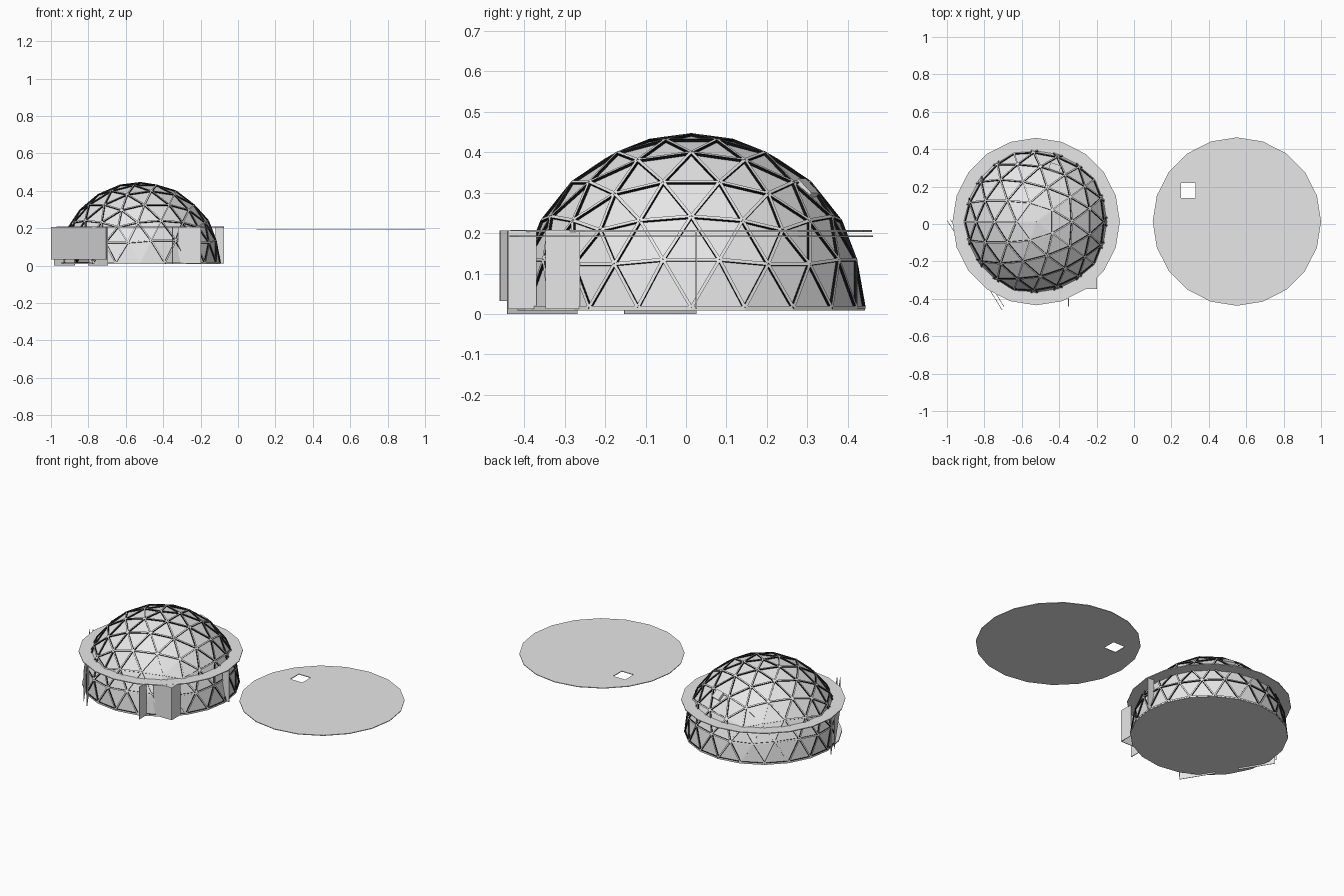
import bpy, bmesh, math
from mathutils import Vector, Matrix

if "Cube" in bpy.data.objects:
    bpy.data.objects.remove(bpy.data.objects["Cube"])

CX, CY = -0.523, 0.013      # dome centre
R, BASE = 0.424, 0.016      # dome radius and base height


def material(name, v):
    m = bpy.data.materials.new(name)
    m.diffuse_color = (v, v, v, 1)
    m.use_nodes = True
    m.node_tree.nodes["Principled BSDF"].inputs["Base Color"].default_value = m.diffuse_color
    return m


grey = material("light_grey", 0.80)
black = material("black", 0.005)


def finish(name, bm):
    bmesh.ops.recalc_face_normals(bm, faces=bm.faces)
    me = bpy.data.meshes.new(name)
    bm.to_mesh(me)
    bm.free()
    me.materials.append(grey)
    me.materials.append(black)
    ob = bpy.data.objects.new(name, me)
    bpy.context.collection.objects.link(ob)
    return ob


def add_box(bm, centre, size, rot=Matrix.Identity(4)):
    m = Matrix.Translation(centre) @ rot @ Matrix.Diagonal((*size, 1))
    return bmesh.ops.create_cube(bm, size=1, matrix=m)['verts']


def box(name, lo, hi):
    bm = bmesh.new()
    lo, hi = Vector(lo), Vector(hi)
    add_box(bm, (lo + hi) / 2, hi - lo)
    return finish(name, bm)


def wall(name, a, b, z0, z1, t=0.004):
    """Thin upright wall between two plan points."""
    a, b = Vector((*a, 0)), Vector((*b, 0))
    d = b - a
    c = (a + b) / 2
    c.z = (z0 + z1) / 2
    bm = bmesh.new()
    add_box(bm, c, (d.length, t, z1 - z0), Matrix.Rotation(math.atan2(d.y, d.x), 4, 'Z'))
    return finish(name, bm)


def disc(name, cx, cy, r, z0, z1, n=20, inner=0):
    """Twenty-sided flat plate, optionally a ring."""
    bm = bmesh.new()
    def loop(rad, z):
        return [bm.verts.new((cx + rad * math.cos(i * math.tau / n),
                              cy + rad * math.sin(i * math.tau / n), z)) for i in range(n)]
    lo, hi = loop(r, z0), loop(r, z1)
    loops = [lo, hi]
    if inner:
        loops += [loop(inner, z1), loop(inner, z0), lo]
    else:
        bm.faces.new(lo[::-1])
        bm.faces.new(hi)
    for p, q in zip(loops, loops[1:]):
        for i in range(n):
            j = (i + 1) % n
            bm.faces.new((p[i], p[j], q[j], q[i]))
    return finish(name, bm)


# Plan line of the front-left screen; the dome is trimmed behind it
S1, S2 = Vector((-0.998, 0.018)), Vector((-0.705, -0.46))
along = (S2 - S1).normalized()
outward = Vector((along.y, -along.x, 0))


def trim(bm):
    bmesh.ops.bisect_plane(bm, geom=bm.verts[:] + bm.edges[:] + bm.faces[:],
                           plane_co=Vector((*S1, 0)) - outward * 0.003,
                           plane_no=outward, clear_outer=True)


# Geodesic dome: upper half of a four-frequency icosphere
bm = bmesh.new()
bmesh.ops.create_icosphere(bm, subdivisions=3, radius=R,
                           matrix=Matrix.Rotation(math.pi, 4, 'Z'))
bmesh.ops.delete(bm, geom=[v for v in bm.verts if v.co.z < -0.01], context='VERTS')
offset = Vector((CX, CY, BASE))
edges = [(e.verts[0].co.copy(), e.verts[1].co.copy()) for e in bm.edges]
bmesh.ops.translate(bm, verts=bm.verts, vec=offset)
trim(bm)
panels = finish("dome_panels", bm)
sol = panels.modifiers.new("thickness", 'SOLIDIFY')
sol.thickness = 0.003
sol.offset = -1

# Struts along every dome edge: light outer face, black sides
bm = bmesh.new()
for a, b in edges:
    x = (b - a).normalized()
    z = ((a + b) / 2).normalized()
    y = z.cross(x).normalized()
    rot = Matrix((x, y, x.cross(y))).transposed().to_4x4()
    verts = add_box(bm, (a + b) / 2 + offset, ((b - a).length, 0.008, 0.014), rot)
    for f in {f for v in verts for f in v.link_faces}:
        f.normal_update()
        f.material_index = 0 if f.normal.dot(z) > 0.9 else 1
trim(bm)
finish("dome_struts", bm)

# Floor and the ring deck around the dome
disc("floor", CX, CY, 0.43, 0.009, 0.016)
disc("ring_deck", CX, CY, 0.4475, 0.203, 0.208, inner=0.378)

# Loose upper floor with a square stair opening
upper = disc("upper_floor", 0.55, CY, 0.45, 0.190, 0.194)
cutter = box("stair_cutter", (0.25, 0.14, 0.1), (0.33, 0.22, 0.3))
cutter.hide_render = True
cutter.hide_viewport = True
cut = upper.modifiers.new("opening", 'BOOLEAN')
cut.operation = 'DIFFERENCE'
cut.object = cutter
cut.solver = 'EXACT'

# Porch corner on the front right, with its roof corner
wall("porch_front_wall", (-0.32, -0.345), (-0.20, -0.345), 0.012, 0.207)
wall("porch_side_wall", (-0.20, -0.347), (-0.20, -0.262), 0.012, 0.207)
box("porch_roof", (-0.30, -0.345, 0.203), (-0.198, -0.262, 0.2075))

# Short radial partition walls under the deck
wall("entry_partition", (-0.35, -0.44), (-0.35, -0.37), 0.012, 0.207)
wall("right_partition", (-0.12, 0.025), (-0.076, 0.025), 0.012, 0.205)

# Long screen on the front left, with two doors just inside it
wall("long_screen", S1, S2, 0.032, 0.206, 0.003)
D1, D2 = Vector((-0.982, 0.025)), Vector((-0.695, -0.442))
wall("left_door", D1, D1.lerp(D2, 0.38), 0.0, 0.206, 0.003)
wall("right_door", D1.lerp(D2, 0.63), D2, 0.0, 0.206, 0.003)

# Small roof vent at the back of the dome
n = Vector((0.10, 0.29, 0.30)).normalized()
bm = bmesh.new()
add_box(bm, offset + n * (R - 0.004), (0.06, 0.05, 0.02), n.to_track_quat('Z', 'Y').to_matrix().to_4x4())
finish("roof_vent", bm)
